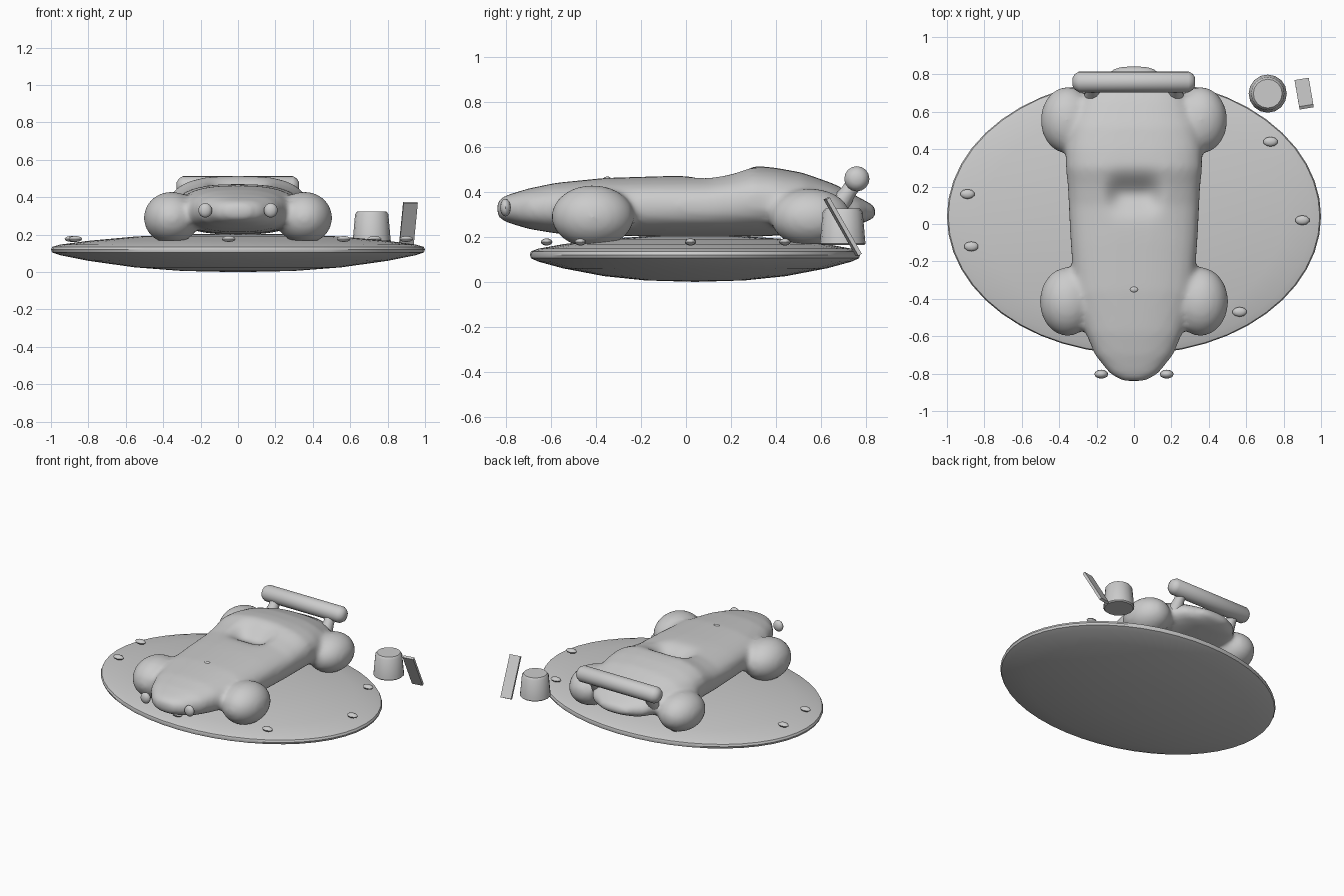
import bpy, bmesh, math
from mathutils import Matrix, Vector

if "Cube" in bpy.data.objects:
    bpy.data.objects.remove(bpy.data.objects["Cube"])


def finish(bm, name, smooth=40):
    bmesh.ops.recalc_face_normals(bm, faces=bm.faces)
    me = bpy.data.meshes.new(name)
    bm.to_mesh(me)
    bm.free()
    ob = bpy.data.objects.new(name, me)
    bpy.context.collection.objects.link(ob)
    if smooth:
        bpy.ops.object.select_all(action='DESELECT')
        ob.select_set(True)
        bpy.context.view_layer.objects.active = ob
        bpy.ops.object.shade_smooth_by_angle(angle=math.radians(smooth))
    return ob


def loft(bm, rings):
    """Skin a list of point rings and close both ends."""
    loops = [[bm.verts.new(p) for p in r] for r in rings]
    n = len(loops[0])
    for a, b in zip(loops, loops[1:]):
        for i in range(n):
            j = (i + 1) % n
            bm.faces.new((a[i], a[j], b[j], b[i]))
    bm.faces.new(loops[0])
    bm.faces.new(loops[-1])


def lathe(name, profile, center, seg, sx=1, sy=1, smooth=40):
    bm = bmesh.new()
    angs = [2 * math.pi * i / seg for i in range(seg)]
    loft(bm, [[(center[0] + r * sx * math.cos(a), center[1] + r * sy * math.sin(a), z)
               for a in angs] for r, z in profile])
    return finish(bm, name, smooth)


def add_ball(bm, c, s, u=12, v=8):
    m = Matrix.Translation(c) @ Matrix.Diagonal((*s, 1))
    bmesh.ops.create_uvsphere(bm, u_segments=u, v_segments=v, radius=1, matrix=m)


def ball(name, c, s, u=12, v=8):
    bm = bmesh.new()
    add_ball(bm, c, s, u, v)
    return finish(bm, name)


def rod(name, p, q, stations, seg=16):
    """Round rod from p to q; stations are (distance along, radius)."""
    p, q = Vector(p), Vector(q)
    rot = (q - p).to_track_quat('Z', 'Y')
    bm = bmesh.new()
    loft(bm, [[p + rot @ Vector((r * math.cos(2 * math.pi * i / seg),
                                 r * math.sin(2 * math.pi * i / seg), d))
               for i in range(seg)] for d, r in stations])
    return finish(bm, name)


# oval cookie-like base
lathe("oval_base", [(0.02, 0.0), (0.3, 0.006), (0.55, 0.025), (0.8, 0.06), (0.95, 0.09),
                    (0.993, 0.105), (1, 0.12), (0.993, 0.135), (0.95, 0.147), (0.8, 0.167),
                    (0.55, 0.19), (0.3, 0.202), (0.02, 0.205)], (0, 0.04), 48, 1, 0.735)

# car body sections: y, half width, bottom, top
sections = [(-0.84, 0.06, 0.29, 0.36), (-0.80, 0.13, 0.265, 0.385), (-0.70, 0.21, 0.235, 0.415),
            (-0.58, 0.26, 0.215, 0.44), (-0.36, 0.32, 0.205, 0.462), (-0.1, 0.34, 0.2, 0.47),
            (0.10, 0.35, 0.2, 0.472), (0.2, 0.355, 0.2, 0.49), (0.30, 0.365, 0.2, 0.518),
            (0.40, 0.365, 0.205, 0.507), (0.52, 0.34, 0.215, 0.485), (0.66, 0.28, 0.235, 0.435),
            (0.77, 0.21, 0.255, 0.375), (0.845, 0.08, 0.285, 0.335)]


def section(y, w, lo, hi, n=32):
    pts = []
    for i in range(n):
        c, s = math.cos(2 * math.pi * i / n), math.sin(2 * math.pi * i / n)
        pts.append((math.copysign(abs(c) ** 0.8, c) * w, y,
                    (lo + hi) / 2 + math.copysign(abs(s) ** 0.8, s) * (hi - lo) / 2))
    return pts


bm = bmesh.new()
loft(bm, [section(*s) for s in sections])
# wheel bulges that melt into the body
for side in (-1, 1):
    add_ball(bm, (side * 0.355, -0.415, 0.29), (0.15, 0.185, 0.14), 24, 16)
    add_ball(bm, (side * 0.355, 0.555, 0.285), (0.145, 0.18, 0.13), 24, 16)
source = finish(bm, "body_source", 0)
rm = source.modifiers.new("fuse", 'REMESH')
rm.mode = 'VOXEL'
rm.voxel_size = 0.018
sm = source.modifiers.new("soften", 'SMOOTH')
sm.factor = 0.5
sm.iterations = 8
deps = bpy.context.evaluated_depsgraph_get()
mesh = bpy.data.meshes.new_from_object(source.evaluated_get(deps))
bpy.data.objects.remove(source)

# cockpit hollow and flat wheel bottoms
bm = bmesh.new()
bm.from_mesh(mesh)
for v in bm.verts:
    if v.co.z > 0.36:
        x, y = v.co.x / 0.13, (v.co.y - 0.16) / 0.085
        v.co.z -= 0.065 * math.exp(-(x ** 4 + y * y))
    v.co.z = max(v.co.z, 0.168)
finish(bm, "car_body", 50)

# rear wing bar and struts
bar = [(0.0, 0.022), (0.012, 0.042), (0.035, 0.056), (0.62, 0.056), (0.643, 0.042), (0.655, 0.022)]
rod("rear_wing", (-0.328, 0.76, 0.458), (0.328, 0.76, 0.458), bar)
for side in (-1, 1):
    rod("wing_strut", (side * 0.22, 0.66, 0.31), (side * 0.22, 0.76, 0.455),
        [(0, 0.045), (0.05, 0.045), (0.11, 0.035), (0.17, 0.035)], 12)
    # headlights
    ball("headlight", (side * 0.175, -0.803, 0.33), (0.037, 0.024, 0.039))

# bonnet button
ball("bonnet_button", (0, -0.35, 0.459), (0.022, 0.016, 0.009))

# sprinkles round the base
for x, y in [(0.73, 0.44), (0.9, 0.02), (0.565, -0.47), (-0.05, -0.62),
             (-0.89, 0.16), (-0.87, -0.12), (-0.35, 0.62)]:
    ball("sprinkle", (x, y, 0.177), (0.039, 0.026, 0.016), 10, 6)

# small tapered cup
lathe("cup", [(0.094, 0.163), (0.102, 0.17), (0.1, 0.185), (0.089, 0.31), (0.077, 0.325)],
      (0.715, 0.697), 16)

# leaning slat
a, b = Vector((0.8975, 0.768, 0.12)), Vector((0.922, 0.626, 0.37))
up = (b - a).normalized()
wide = Vector((0.986, 0.164, 0)).normalized()
thick = up.cross(wide).normalized()
basis = Matrix((wide, thick, up)).transposed().to_4x4()
bm = bmesh.new()
bmesh.ops.create_cube(bm, size=1, matrix=Matrix.Translation((a + b) / 2) @ basis
                      @ Matrix.Diagonal((0.077, 0.018, (b - a).length, 1)))
finish(bm, "leaning_slat", 0)
